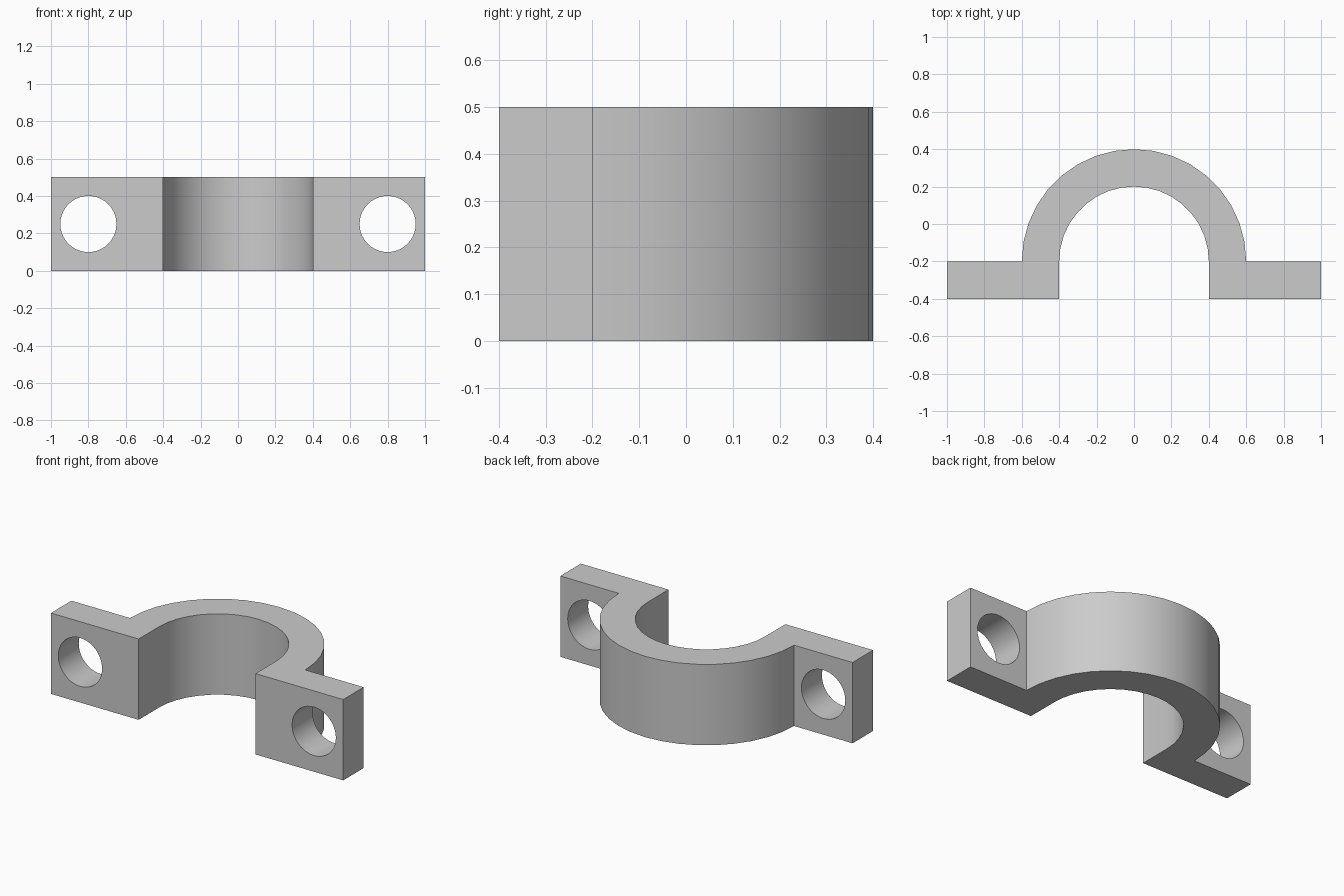
import bpy, bmesh
from math import cos, sin, pi
from mathutils import Matrix, Vector

cube = bpy.data.objects.get("Cube")
if cube:
    bpy.data.objects.remove(cube, do_unlink=True)

HEIGHT, BASE_Y = 0.5, -0.2
OUTER, INNER, SEGMENTS = 0.6, 0.4, 18
HOLE_X, HOLE_R = 0.8, 0.15

grey = bpy.data.materials.new("plain grey")
grey.use_nodes = True
grey.diffuse_color = (0.6, 0.6, 0.6, 1)
grey.node_tree.nodes["Principled BSDF"].inputs["Base Color"].default_value = grey.diffuse_color


def make_object(name, bm):
    bmesh.ops.recalc_face_normals(bm, faces=bm.faces)
    mesh = bpy.data.meshes.new(name)
    bm.to_mesh(mesh)
    bm.free()
    mesh.materials.append(grey)
    obj = bpy.data.objects.new(name, mesh)
    bpy.context.collection.objects.link(obj)
    return obj


def arc(radius):
    # Half circle from right to left over the saddle centre
    steps = [pi * i / SEGMENTS for i in range(SEGMENTS + 1)]
    return [(radius * cos(a), BASE_Y + radius * sin(a)) for a in steps]


# Clamp outline: outer arch, left and right flanges, straight-sided inner arch
outline = arc(OUTER) + [(-1, BASE_Y), (-1, -0.4), (-INNER, -0.4)]
outline += arc(INNER)[::-1] + [(INNER, -0.4), (1, -0.4), (1, BASE_Y)]
bm = bmesh.new()
face = bm.faces.new([bm.verts.new((x, y, 0)) for x, y in outline])
top = bmesh.ops.extrude_face_region(bm, geom=[face])["geom"]
bmesh.ops.translate(bm, vec=Vector((0, 0, HEIGHT)),
                    verts=[v for v in top if isinstance(v, bmesh.types.BMVert)])
clamp = make_object("saddle_clamp", bm)

# Bolt holes through both flanges
bm = bmesh.new()
for side in (-1, 1):
    place = Matrix.Translation((side * HOLE_X, -0.3, HEIGHT / 2)) @ Matrix.Rotation(pi / 2, 4, "X")
    bmesh.ops.create_cone(bm, cap_ends=True, segments=40, radius1=HOLE_R,
                          radius2=HOLE_R, depth=0.4, matrix=place)
cutter = make_object("bolt_hole_cutter", bm)
cutter.hide_render = True

cut = clamp.modifiers.new("bolt holes", "BOOLEAN")
cut.operation, cut.solver, cut.object = "DIFFERENCE", "EXACT", cutter
bpy.ops.object.select_all(action="DESELECT")
clamp.select_set(True)
bpy.context.view_layer.objects.active = clamp
bpy.ops.object.modifier_apply(modifier=cut.name)
bpy.data.objects.remove(cutter, do_unlink=True)

# Smooth curved walls, crisp corners
bpy.ops.object.shade_smooth_by_angle(angle=pi / 6)
